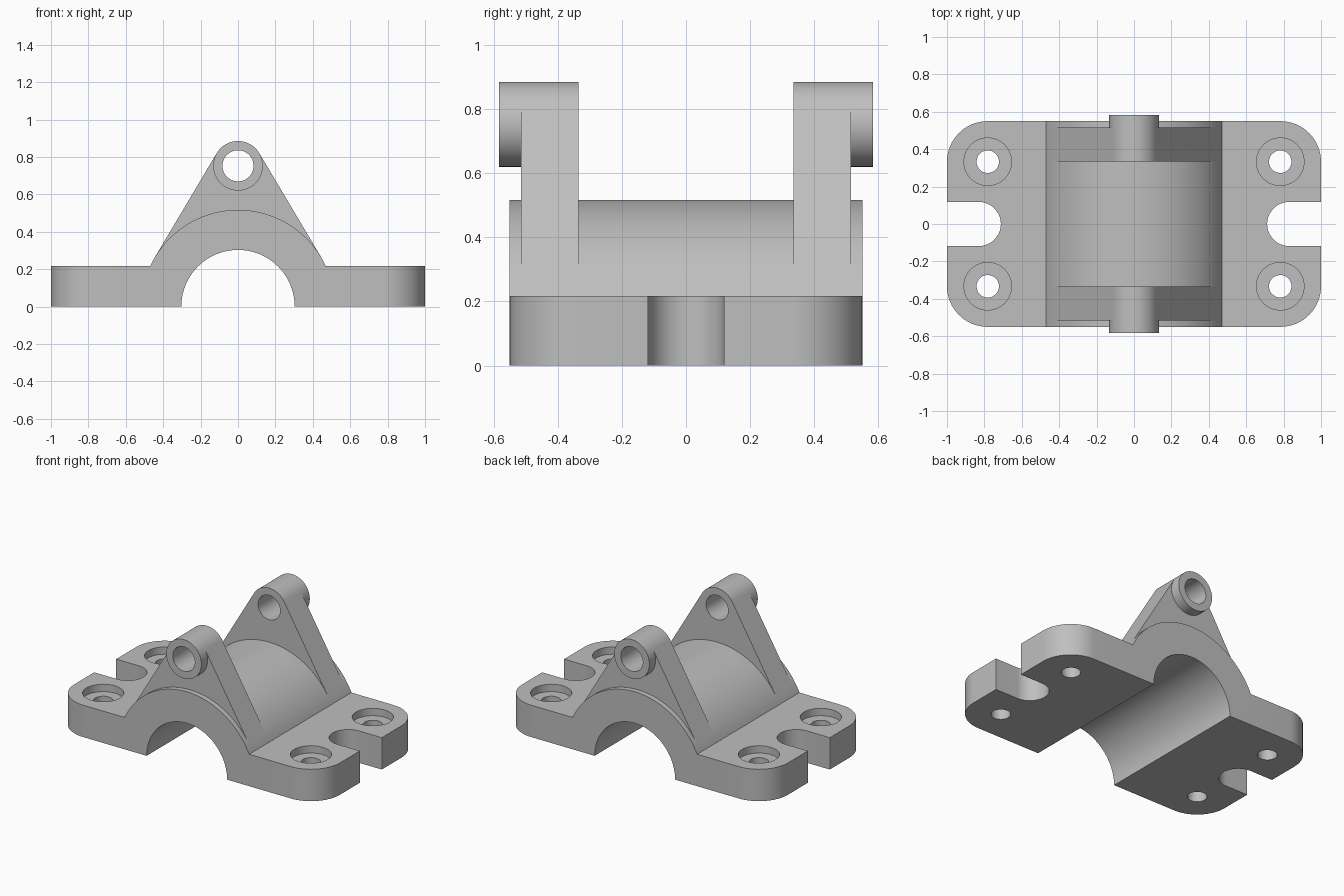
import bpy
import bmesh
from math import asin, cos, sin, pi
from mathutils import Matrix, Vector

cube = bpy.data.objects.get("Cube")
if cube:
    bpy.data.objects.remove(cube, do_unlink=True)

# Main sizes
BASE_H = 0.217
DEPTH = 0.55
R_OUT, R_BORE = 0.517, 0.303
EYE_Z, R_EYE, R_PIN = 0.7525, 0.1325, 0.083
LUG_IN, LUG_OUT, BOSS_OUT = 0.335, 0.515, 0.583
HOLE_X, HOLE_Y = 0.782, 0.333

grey = bpy.data.materials.new("plain grey")
grey.use_nodes = True
grey.diffuse_color = (0.52, 0.52, 0.52, 1)
grey.node_tree.nodes["Principled BSDF"].inputs["Base Color"].default_value = grey.diffuse_color


def arc(r, start, end, n, cz=0.0):
    steps = [start + (end - start) * i / n for i in range(n + 1)]
    return [(r * cos(t), cz + r * sin(t)) for t in steps]


def make_object(name, bm):
    bmesh.ops.recalc_face_normals(bm, faces=bm.faces)
    mesh = bpy.data.meshes.new(name)
    bm.to_mesh(mesh)
    bm.free()
    mesh.materials.append(grey)
    obj = bpy.data.objects.new(name, mesh)
    bpy.context.collection.objects.link(obj)
    return obj


def extrude_profile(profile, y0, y1):
    """Sweep a closed front profile (x, z) from y0 to y1."""
    bm = bmesh.new()
    face = bm.faces.new([bm.verts.new((x, y0, z)) for x, z in profile])
    swept = bmesh.ops.extrude_face_region(bm, geom=[face])
    moved = [v for v in swept["geom"] if isinstance(v, bmesh.types.BMVert)]
    bmesh.ops.translate(bm, verts=moved, vec=Vector((0, y1 - y0, 0)))
    return bm


def cylinder(name, radius, length, centre, along_y=False, segments=64):
    bm = bmesh.new()
    turn = Matrix.Rotation(pi / 2, 4, "X") if along_y else Matrix()
    bmesh.ops.create_cone(bm, cap_ends=True, segments=segments, radius1=radius,
                          radius2=radius, depth=length,
                          matrix=Matrix.Translation(centre) @ turn)
    return make_object(name, bm)


def combine(target, tool, operation):
    mod = target.modifiers.new(operation.lower(), "BOOLEAN")
    mod.operation = operation
    mod.solver = "EXACT"
    mod.object = tool
    bpy.context.view_layer.objects.active = target
    bpy.ops.object.modifier_apply(modifier=mod.name)
    bpy.data.objects.remove(tool, do_unlink=True)


# Saddle and flanges: one front profile, with rounded plan corners
tangent = asin((R_OUT - R_EYE) / EYE_Z)
foot = asin(BASE_H / R_OUT)
profile = [(-1, 0), (1, 0), (1, BASE_H)]
profile += arc(R_OUT, foot, tangent, 4)
profile += arc(R_OUT, tangent, pi - tangent, 48)[1:]
profile += arc(R_OUT, pi - tangent, pi - foot, 4)[1:]
profile += [(-1, BASE_H)]
bm = extrude_profile(profile, -DEPTH, DEPTH)
corners = [e for e in bm.edges
           if all(abs(v.co.x) > 0.99 for v in e.verts)
           and abs(e.verts[0].co.z - e.verts[1].co.z) > 0.1]
bmesh.ops.bevel(bm, geom=corners, offset=0.218, segments=16, profile=0.5,
                affect="EDGES")
bracket = make_object("bearing_bracket", bm)

# Tapered lugs, each with a round boss on its outer face
eye_top = arc(R_EYE, tangent, pi - tangent, 24, EYE_Z)
eye_bottom = arc(R_EYE, pi - tangent, 2 * pi + tangent, 40, EYE_Z)
edge_x, edge_z = R_OUT * cos(tangent), R_OUT * sin(tangent)
lug_profile = [(0.37, 0.2), (edge_x, edge_z)] + eye_top
lug_profile += [(-edge_x, edge_z), (-0.37, 0.2)]
for side in (-1, 1):
    lug = make_object("lug", extrude_profile(lug_profile, side * LUG_IN, side * LUG_OUT))
    boss = make_object("boss", extrude_profile(eye_top + eye_bottom[1:-1],
                                               side * LUG_OUT, side * BOSS_OUT))
    combine(lug, boss, "UNION")
    combine(bracket, lug, "UNION")

# Shaft bore and pin hole
combine(bracket, cylinder("bore", R_BORE, 2, (0, 0, 0), True, 96), "DIFFERENCE")
combine(bracket, cylinder("pin_hole", R_PIN, 2, (0, 0, EYE_Z), True), "DIFFERENCE")

# Counterbored bolt holes and open end slots
for sx in (-1, 1):
    for sy in (-1, 1):
        x, y = sx * HOLE_X, sy * HOLE_Y
        combine(bracket, cylinder("bolt_hole", 0.06, 1, (x, y, 0)), "DIFFERENCE")
        combine(bracket, cylinder("counterbore", 0.127, 0.1, (x, y, BASE_H)), "DIFFERENCE")
    bm = bmesh.new()
    rim = [(0.83 - z, x) for x, z in arc(0.118, 0, pi, 32)]
    outline = [(1.2, 0.118)] + rim + [(1.2, -0.118)]
    face = bm.faces.new([bm.verts.new((sx * x, y, -0.2)) for x, y in outline])
    swept = bmesh.ops.extrude_face_region(bm, geom=[face])
    moved = [v for v in swept["geom"] if isinstance(v, bmesh.types.BMVert)]
    bmesh.ops.translate(bm, verts=moved, vec=Vector((0, 0, 0.8)))
    combine(bracket, make_object("slot", bm), "DIFFERENCE")

# Smooth curved walls, keep crisp edges
bpy.ops.object.select_all(action="DESELECT")
bracket.select_set(True)
bpy.context.view_layer.objects.active = bracket
bpy.ops.object.shade_smooth_by_angle(angle=pi / 7)
